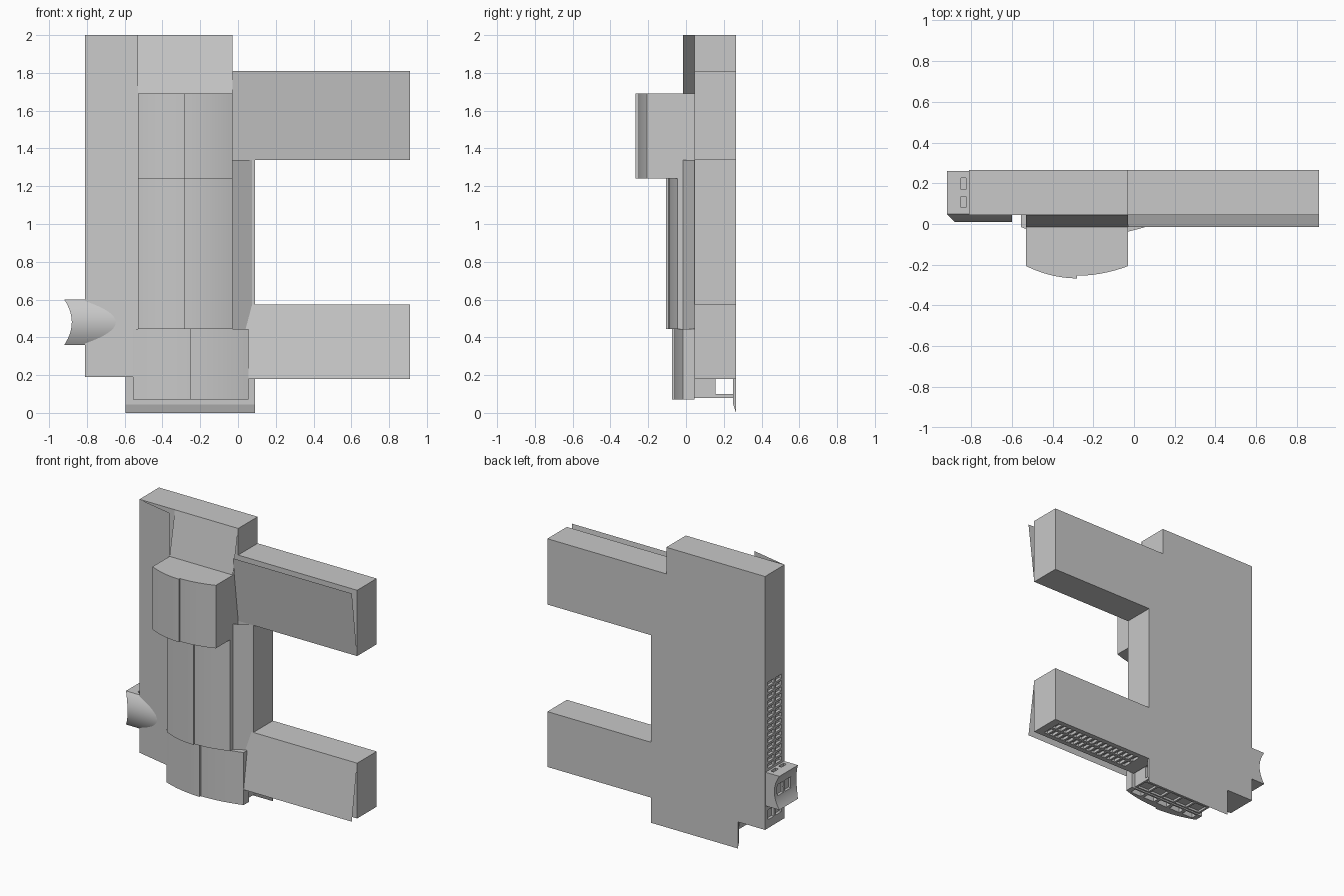
import bpy, bmesh

old = bpy.data.objects.get("Cube")
if old:
    bpy.data.objects.remove(old, do_unlink=True)

grey = bpy.data.materials.new("plain grey")
grey.use_nodes = True
grey.diffuse_color = (0.58, 0.58, 0.58, 1)
grey.node_tree.nodes["Principled BSDF"].inputs["Base Color"].default_value = (0.58, 0.58, 0.58, 1)


def finish(name, bm, smooth=False):
    bmesh.ops.recalc_face_normals(bm, faces=bm.faces)
    mesh = bpy.data.meshes.new(name)
    bm.to_mesh(mesh)
    bm.free()
    mesh.materials.append(grey)
    ob = bpy.data.objects.new(name, mesh)
    bpy.context.collection.objects.link(ob)
    if smooth:
        bpy.ops.object.select_all(action='DESELECT')
        ob.select_set(True)
        bpy.context.view_layer.objects.active = ob
        bpy.ops.object.shade_smooth_by_angle()
    return ob


def loft(name, rings, smooth=False):
    """Skin a row of closed rings and cap both ends."""
    bm = bmesh.new()
    rows = [[bm.verts.new(p) for p in ring] for ring in rings]
    n = len(rows[0])
    for a, b in zip(rows, rows[1:]):
        for i in range(n):
            j = (i + 1) % n
            bm.faces.new((a[i], a[j], b[j], b[i]))
    bm.faces.new(rows[0])
    bm.faces.new(rows[-1])
    return finish(name, bm, smooth)


def sheet(name, *corners):
    bm = bmesh.new()
    bm.faces.new([bm.verts.new(c) for c in corners])
    return finish(name, bm)


def boxes(name, spans):
    """One object made of boxes given as (x0, x1, y0, y1, z0, z1)."""
    bm = bmesh.new()
    for x0, x1, y0, y1, z0, z1 in spans:
        for v in bmesh.ops.create_cube(bm, size=1)["verts"]:
            v.co = (x1 if v.co.x > 0 else x0,
                    y1 if v.co.y > 0 else y0,
                    z1 if v.co.z > 0 else z0)
    return finish(name, bm)


def cells(a0, a1, count, gap):
    """Evenly spaced slots between two limits."""
    step = (a1 - a0) / count
    return [(a0 + i * step + gap / 2, a0 + (i + 1) * step - gap / 2) for i in range(count)]


def cut(ob, spans):
    cutter = boxes("slot_cutter", spans)
    cutter.hide_render = True
    mod = ob.modifiers.new("slots", 'BOOLEAN')
    mod.operation = 'DIFFERENCE'
    mod.solver = 'EXACT'
    mod.object = cutter
    bpy.context.view_layer.objects.active = ob
    bpy.ops.object.modifier_apply(modifier=mod.name)
    bpy.data.objects.remove(cutter, do_unlink=True)


FRONT, BACK, LIP = 0.045, 0.265, -0.015

# C-shaped main body
outline = [(-.81, .19), (.04, .19), (.04, .18), (.91, .18), (.91, .575), (.09, .575),
           (.09, 1.34), (.91, 1.34), (.91, 1.81), (-.03, 1.81), (-.03, 2), (-.81, 2)]
body = loft("main_body", [[(x, y, z) for x, z in outline] for y in (FRONT, BACK)])

# Vent slots on the side and under the lower arm
slots = [(-.83, -.79, y0, y1, z0, z1)
         for y0, y1 in cells(.07, .24, 2, .02) for z0, z1 in cells(.61, 1.24, 14, .015)]
slots += [(-.83, -.79, y0, y1, .25, .32) for y0, y1 in cells(.07, .24, 2, .02)]
slots += [(x0, x1, y0, y1, .16, .2)
          for y0, y1 in cells(.07, .24, 2, .02) for x0, x1 in cells(.14, .86, 16, .015)]
cut(body, slots)

# Sloped front panels
sheet("upper_arm_panel", (-.03, FRONT, 1.34), (.91, FRONT, 1.34), (.91, LIP, 1.81), (-.03, LIP, 1.81))
sheet("lower_arm_panel", (.04, LIP, .18), (.91, LIP, .18), (.91, FRONT, .575), (.04, FRONT, .575))
sheet("side_panel", (-.81, FRONT, .19), (-.53, LIP, .19), (-.53, LIP, 2), (-.81, FRONT, 2))
sheet("top_panel", (-.53, LIP, 1.69), (-.03, LIP, 1.69), (-.03, FRONT, 2), (-.53, FRONT, 2))
sheet("spine_panel", (-.03, LIP, .445), (.075, FRONT, .445), (.075, FRONT, 1.34), (-.03, LIP, 1.34))


# Bowed column in three tiers, with a small step at the middle line
def tier(name, x0, x1, edge, z0, z1):
    mid, half, n = (x0 + x1) / 2, (x1 - x0) / 2, 12
    pts = [(x0, FRONT)]
    for i in range(n + 1):
        t = 1 - i / n
        pts.append((mid - half * t, edge - .06 * (1 - t * t)))
    for i in range(n + 1):
        t = i / n
        pts.append((mid + half * t, edge - .047 * (1 - t * t)))
    pts.append((x1, FRONT))
    return loft(name, [[(x, y, z) for x, y in pts] for z in (z0, z1)], True)


tier("upper_column", -.53, -.03, -.207, 1.24, 1.69)
tier("middle_column", -.53, -.03, -.045, .445, 1.24)
base = tier("lower_column", -.555, .055, LIP, .07, .445)
cut(base, [(x0, x1, y0, y1, .05, .11)
           for x0, x1 in cells(-.53, .03, 5, .025) for y0, y1 in cells(-.02, .04, 1, .015)])

# Block and open grid floor under the body
boxes("lower_block", [(-.53, .03, 0, .155, .095, .2)])
beams = [(-.53, .03, y, y + .015, .08, .1) for y in (.04, .14, .24)]
beams += [(-.53 + i * .109, -.515 + i * .109, .03, .255, .08, .1) for i in range(6)]
boxes("floor_grid", beams)

# Back skirt with a chamfered lower edge
skirt = [(.25, .2), (BACK, .2), (BACK, 0), (.25, .045)]
loft("back_skirt", [[(x, y, z) for y, z in skirt] for x in (-.595, .09)])

# Side bracket with a hollowed outer face and a bowed front
rings = []
for i in range(25):
    t = i / 12 - 1
    x, y, z = -.88 - .04 * t * t, .05 - .04 * (1 - t * t), .48 + .12 * t
    rings.append([(x, y, z), (-.6, y, z), (-.6, BACK - .005, z), (x, BACK - .005, z)])
bracket = loft("side_bracket", rings, True)
cut(bracket, [(-.85, -.825, y0, y1, .58, .62) for y0, y1 in ((.08, .135), (.17, .225))]
    + [(-.95, -.865, y0, y1, .44, .52) for y0, y1 in ((.08, .145), (.165, .23))])
